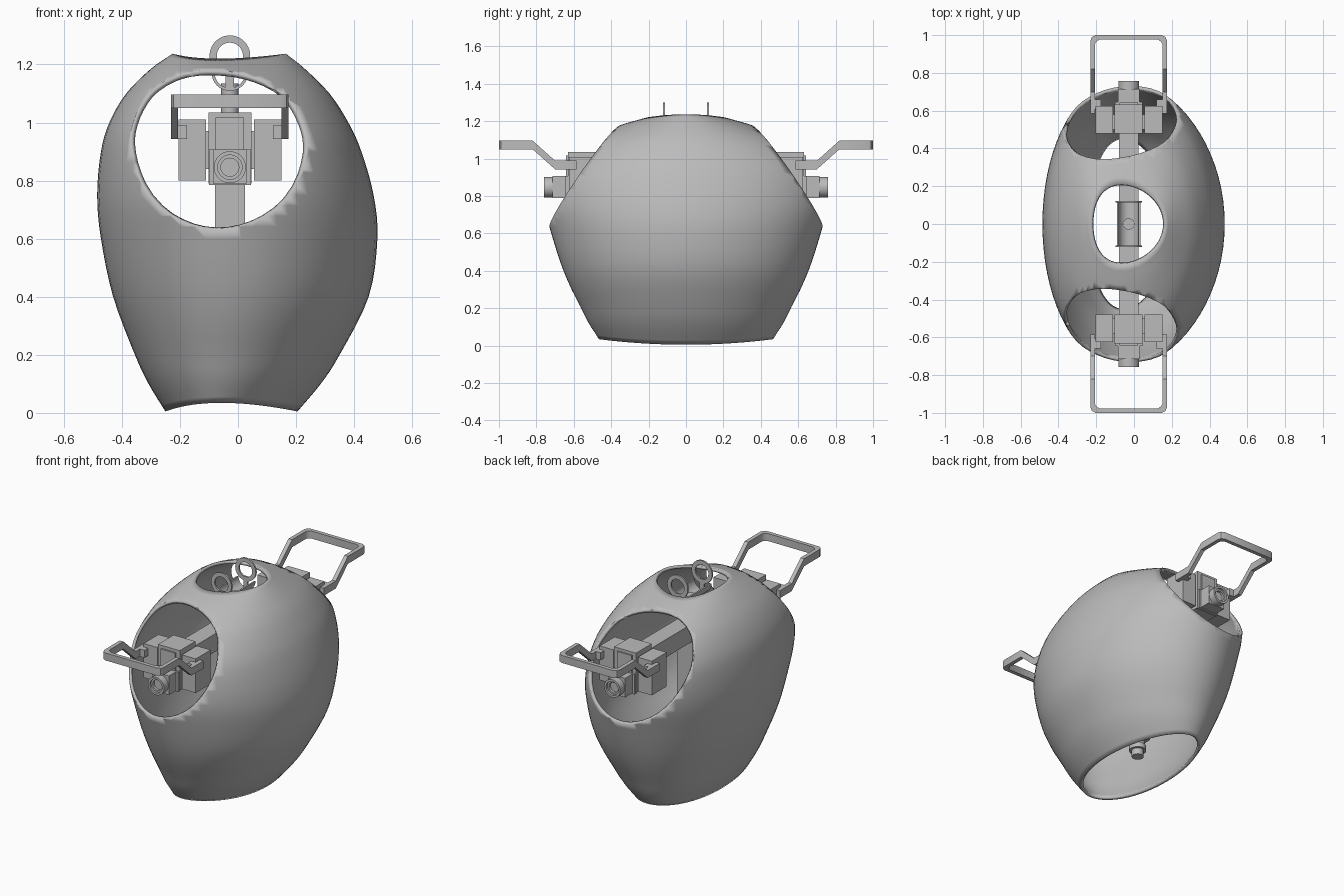
import bpy, bmesh, math
from mathutils import Vector

old = bpy.data.objects.get("Cube")
if old:
    bpy.data.objects.remove(old, do_unlink=True)

grey = bpy.data.materials.new("plain_grey")
grey.use_nodes = True
grey.diffuse_color = (0.5, 0.5, 0.5, 1)
grey.node_tree.nodes["Principled BSDF"].inputs["Base Color"].default_value = (0.5, 0.5, 0.5, 1)

CX = -0.028  # centre line of the inner equipment


def finish(name, bm, fix=True, angle=35):
    """Turn a bmesh into a shaded object."""
    if fix:
        bmesh.ops.recalc_face_normals(bm, faces=bm.faces)
    mesh = bpy.data.meshes.new(name)
    bm.to_mesh(mesh)
    bm.free()
    mesh.materials.append(grey)
    ob = bpy.data.objects.new(name, mesh)
    bpy.context.collection.objects.link(ob)
    bpy.ops.object.select_all(action='DESELECT')
    ob.select_set(True)
    bpy.context.view_layer.objects.active = ob
    bpy.ops.object.shade_smooth_by_angle(angle=math.radians(angle))
    return ob


def box(name, x, y, z):
    """Box from three (low, high) ranges."""
    bm = bmesh.new()
    bmesh.ops.create_cube(bm, size=1)
    for v in bm.verts:
        v.co = [(a + b) / 2 + c * (b - a) for c, (a, b) in zip(v.co, (x, y, z))]
    return finish(name, bm)


def lathe(name, profile, origin, axis, segs=40):
    """Revolve (radius, distance) points about an axis through origin."""
    bm = bmesh.new()
    turn = Vector((0, 0, 1)).rotation_difference(Vector(axis))
    verts = [bm.verts.new(Vector(origin) + turn @ Vector((r, 0, d))) for r, d in profile]
    edges = [bm.edges.new(p) for p in zip(verts, verts[1:])]
    bmesh.ops.spin(bm, geom=verts + edges, cent=origin, axis=axis,
                   angle=math.tau, steps=segs)
    bmesh.ops.remove_doubles(bm, verts=bm.verts, dist=0.0005)
    return finish(name, bm)


def sweep(name, sections, closed=False):
    """Bridge equal-length cross-sections, capping the ends unless closed."""
    bm = bmesh.new()
    rings = [[bm.verts.new(p) for p in s] for s in sections]
    n = len(rings[0])
    pairs = list(zip(rings, rings[1:])) + ([(rings[-1], rings[0])] if closed else [])
    for a, b in pairs:
        for j in range(n):
            k = (j + 1) % n
            bm.faces.new((a[j], a[k], b[k], b[j]))
    if not closed:
        bm.faces.new(rings[0])
        bm.faces.new(rings[-1])
    return finish(name, bm)


# Egg-shaped shell: height, right edge, left edge, half depth
ROWS = [Vector(r) for r in (
    (0.005, -.25, .205, .465), (.1, -.308, .285, .52), (.2, -.355, .35, .565),
    (.4, -.43, .45, .655), (.6, -.472, .48, .72), (.75, -.485, .467, .757),
    (.9, -.472, .425, .745), (1.0, -.443, .38, .68), (1.1, -.385, .315, .55),
    (1.185, -.30, .23, .365), (1.237, -.225, .165, .21))]


def smooth_rows(rows, steps):
    """Catmull-Rom interpolation through the rows."""
    ext = [2 * rows[0] - rows[1]] + rows + [2 * rows[-1] - rows[-2]]
    for a, b, c, d in zip(ext, ext[1:], ext[2:], ext[3:]):
        for i in range(steps):
            t = i / steps
            yield b + (c - a) * (t / 2) + (2 * a - 5 * b + 4 * c - d) * (t * t / 2) \
                + (3 * b - a - 3 * c + d) * (t ** 3 / 2)
    yield rows[-1]


bm = bmesh.new()
SEG = 72
rings = []
for z, xr, xl, ry in smooth_rows(ROWS, 4):
    ring = []
    for j in range(SEG):
        a = math.tau * j / SEG
        s2 = math.sin(a) ** 2
        bend = s2 * (.03 * max(0, 1 - z / .3) - .017 * max(0, (z - 1.1) / .137))
        ring.append(bm.verts.new(((xr + xl) / 2 + (xl - xr) / 2 * math.cos(a) - .035 * s2,
                                  ry * math.sin(a), z + bend)))
    rings.append(ring)
for a, b in zip(rings, rings[1:]):
    for j in range(SEG):
        k = (j + 1) % SEG
        bm.faces.new((a[j], a[k], b[k], b[j]))
# Sloping front and back openings
for side in (-1, 1):
    bmesh.ops.bisect_plane(bm, geom=bm.verts[:] + bm.edges[:] + bm.faces[:], dist=1e-5,
                           plane_co=(-.07, side * .73, .63),
                           plane_no=(-.12, side, .69), clear_outer=True)
shell = finish("shell", bm, fix=False, angle=40)
wall = shell.modifiers.new("wall", 'SOLIDIFY')
wall.thickness = .018
wall.offset = -1

# Inner frame: long beam, central post and its foot
box("beam", (CX - .052, CX + .052), (-.5, .5), (.88, .99))
box("post", (CX - .052, CX + .052), (-.052, .052), (.2, .9))
lathe("post_foot", [(0, .09), (.035, .09), (.035, .13), (.05, .13), (.05, .16),
                    (.042, .16), (.042, .21), (0, .21)], (CX, 0, 0), (0, 0, 1))
lathe("cradle_bolt", [(0, .98), (.03, .98), (.03, 1.135), (0, 1.135)], (CX, 0, 0), (0, 0, 1), 24)

# Half-round cradle under the top opening
arc = [math.pi * (1 + i / 16) for i in range(17)]
outline = [(r * math.cos(a), r * math.sin(a)) for r, order in ((.063, arc), (.053, arc[::-1]))
           for a in order]
sweep("cradle", [[(CX + x, y, 1.172 + z) for x, z in outline] for y in (-.12, .12)])

for side, tag in ((-1, "front"), (1, "back")):
    def span(a, b):
        return tuple(sorted((side * a, side * b)))

    # Lifting eye and stem
    lathe(tag + "_lifting_eye", [(.045, -.005), (.07, -.005), (.07, .005), (.045, .005),
                                 (.045, -.005)], (CX, side * .118, 1.23), (0, 1, 0))
    box(tag + "_eye_stem", (CX - .015, CX + .015), span(.113, .123), (1.11, 1.187))

    # Equipment boxes
    box(tag + "_right_box", (-.205, -.11), span(.48, .625), (.8, 1.01))
    box(tag + "_left_box", (.055, .15), span(.48, .625), (.8, 1.01))
    box(tag + "_centre_box", (-.102, .046), span(.48, .632), (.79, 1.035))
    box(tag + "_centre_cover", (-.077, .021), span(.6, .642), (.9, 1.017))
    box(tag + "_side_link", (-.12, .065), span(.5, .58), (.84, .97))

    # Sensor block with a stepped round lens
    box(tag + "_sensor_block", (CX - .072, CX + .072), span(.625, .645), (.785, .907))
    box(tag + "_sensor_body", (CX - .058, CX + .058), span(.64, .715), (.79, .907))
    lathe(tag + "_lens", [(0, .7), (.055, .7), (.055, .758), (.042, .758), (.042, .745),
                          (.031, .745), (.031, .73), (0, .73)], (CX, 0, .846), (0, side, 0))

    # Bent carrying handle, swept as a flat strip
    half = [(1, .585, .966), (1, .70, .966), (1, .82, 1.073), (1, .972, 1.073),
            (.96, .99, 1.073), (.87, 1, 1.073)]
    path = half + [(-u, y, z) for u, y, z in reversed(half)]
    sections = []
    for u, y, z in path:
        inner_y = y - (.024 if y > .98 else .018 if y > .9 else 0)
        ox, ix = CX + .2025 * u, CX + .178 * u
        sections.append([(ox, side * y, z - .023), (ox, side * y, z + .023),
                         (ix, side * inner_y, z + .023), (ix, side * inner_y, z - .023)])
    sweep(tag + "_handle", sections)

    # Pads joining the handle to the boxes
    box(tag + "_right_pad", (-.21, -.175), span(.61, .66), (.943, .989))
    box(tag + "_left_pad", (.12, .155), span(.61, .66), (.943, .989))
